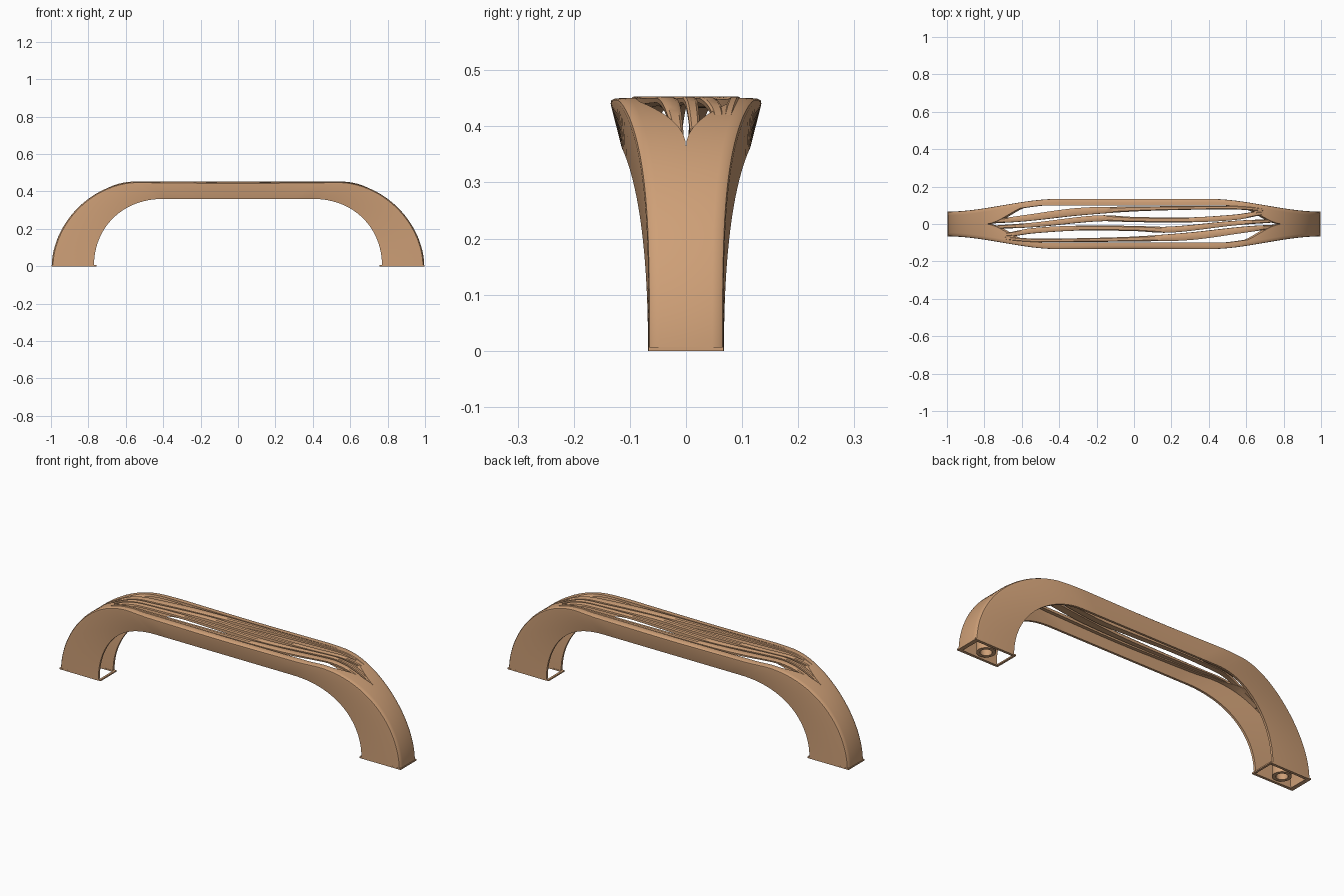
import bpy, bmesh, math
from mathutils import Vector

cube = bpy.data.objects.get("Cube")
if cube:
    bpy.data.objects.remove(cube, do_unlink=True)

# Single warm tan finish
tan = bpy.data.materials.new("warm_tan")
tan.use_nodes = True
color = (0.62, 0.35, 0.185, 1)
tan.diffuse_color = color
tan.node_tree.nodes["Principled BSDF"].inputs["Base Color"].default_value = color


def smooth(a, b, x):
    t = min(max((x - a) / (b - a), 0), 1)
    return t * t * (3 - 2 * t)


def finish(name, bm, angle=35):
    bmesh.ops.recalc_face_normals(bm, faces=bm.faces)
    mesh = bpy.data.meshes.new(name)
    bm.to_mesh(mesh)
    bm.free()
    mesh.materials.append(tan)
    ob = bpy.data.objects.new(name, mesh)
    bpy.context.collection.objects.link(ob)
    bpy.ops.object.select_all(action='DESELECT')
    ob.select_set(True)
    bpy.context.view_layer.objects.active = ob
    bpy.ops.object.shade_smooth_by_angle(angle=math.radians(angle))
    return ob


def loft(name, sections, ring=False):
    """Skin closed cross-sections, capping both ends unless they form a ring."""
    bm = bmesh.new()
    rows = [[bm.verts.new(p) for p in s] for s in sections]
    n = len(rows[0])
    for a, b in zip(rows, rows[1:] + rows[:1] if ring else rows[1:]):
        for i in range(n):
            j = (i + 1) % n
            bm.faces.new((a[i], a[j], b[j], b[i]))
    if not ring:
        bm.faces.new(rows[0])
        bm.faces.new(rows[-1])
    return finish(name, bm)


def arch(start, end, height, power, u):
    """Flat top from the middle to start, then a rounded shoulder down to end."""
    if u < 0.5:
        return Vector((start * u * 2, 0, height))
    a = (u - 0.5) * math.pi
    e = 2 / power
    return Vector((start + (end - start) * max(math.sin(a), 0) ** e, 0,
                   height * max(math.cos(a), 0) ** e))


def station(u):
    outer = arch(0.55, 1.0, 0.453, 1.87, abs(u))
    inner = arch(0.40, 0.77, 0.36, 2.1, abs(u))
    if u < 0:
        outer.x, inner.x = -outer.x, -inner.x
    return outer, inner


def half_width(x):
    return 0.134 - 0.069 * smooth(0.4, 1.0, abs(x))


STATIONS = [station(i / 60) for i in range(-60, 61)]

# Side shell: drafted wall plus a top flange that closes over the legs
sections = []
for outer, inner in STATIONS:
    depth = (inner - outer).length

    def spot(d, inset, y=None):
        p = outer.lerp(inner, d / depth)
        p.y = half_width(p.x) - 0.02 * d / depth - inset if y is None else y
        return p

    lip = min(0.1 * (1 - smooth(0.55, 0.8, abs(outer.x))), half_width(outer.x) - 0.03)
    sections.append([spot(depth, 0), spot(0.02, -0.003), spot(0.011, -0.001),
                     spot(0.006, 0.006), spot(0.004, 0.018), spot(0.004, 0, lip),
                     spot(0.024, 0, lip), spot(0.024, 0.012), spot(depth, 0.012)])
shell = loft("side_shell", sections)
mirror = shell.modifiers.new("mirror", 'MIRROR')
mirror.use_axis = (False, True, False)


def sample(rows, x):
    """Hermite curve through (x, centre, half width) rows."""
    k = 0
    while k < len(rows) - 2 and x > rows[k + 1][0]:
        k += 1
    a, b = rows[k], rows[k + 1]
    before, after = rows[max(k - 1, 0)], rows[min(k + 2, len(rows) - 1)]
    span = b[0] - a[0]
    t = (x - a[0]) / span
    out = []
    for c in (1, 2):
        m0 = (b[c] - before[c]) / (b[0] - before[0]) * span
        m1 = (after[c] - a[c]) / (after[0] - a[0]) * span
        out.append((2*t**3 - 3*t**2 + 1) * a[c] + (t**3 - 2*t**2 + t) * m0
                   + (3*t**2 - 2*t**3) * b[c] + (t**3 - t**2) * m1)
    return out


# Flowing strips across the top, each repeated by a half turn
STRIPS = {
    "central_strip": [(-0.82, -0.02, 0.008), (-0.55, -0.005, 0.012), (-0.2, 0.03, 0.016),
                      (0, 0.024, 0.014), (0.3, 0.022, 0.013), (0.55, 0.036, 0.014),
                      (0.7, 0.058, 0.010), (0.82, 0.052, 0.005)],
    "edge_strip": [(-0.82, 0.008, 0.007), (-0.6, 0.03, 0.016), (-0.3, 0.066, 0.02),
                   (0, 0.08, 0.013), (0.3, 0.086, 0.010), (0.55, 0.087, 0.009),
                   (0.7, 0.075, 0.008), (0.82, 0.06, 0.005)],
}
for name, rows in STRIPS.items():
    for turn, side in ((1, "left"), (-1, "right")):
        sections = []
        for outer, inner in STATIONS:
            if abs(outer.x) > 0.82:
                continue
            y, w = sample(rows, outer.x)
            d0 = 0.012 * smooth(0.62, 0.82, abs(outer.x))
            way = (inner - outer).normalized()
            ring = []
            for d, k in ((0.02, -1), (0.005, -1), (0, -0.6), (0, 0.6), (0.005, 1), (0.02, 1)):
                p = outer + way * (d + d0)
                ring.append((p.x * turn, (y + w * k) * turn, p.z))
            sections.append(ring)
        loft(f"{side}_{name}", sections)


def bar(name, x0, x1, y0, y1, z1):
    loft(name, [[(x, y0, 0), (x, y1, 0), (x, y1, z1), (x, y0, z1)] for x in (x0, x1)])


# Foot frames and screw sockets
for s, side in ((1, "left"), (-1, "right")):
    for e, end in ((1, "back"), (-1, "front")):
        bar(f"{side}_foot_{end}_bar", s * 0.757, s * 0.998, e * 0.054, e * 0.067, 0.007)
    bar(f"{side}_foot_inner_bar", s * 0.757, s * 0.768, -0.06, 0.06, 0.007)
    bar(f"{side}_foot_outer_bar", s * 0.985, s * 0.998, -0.06, 0.06, 0.007)
    sections = []
    for i in range(32):
        a = math.tau * i / 32
        sections.append([(s * 0.88 + r * math.cos(a), r * math.sin(a), z)
                         for r, z in ((0.045, 0.002), (0.045, 0.12), (0.028, 0.12), (0.028, 0.002))])
    loft(f"{side}_screw_socket", sections, ring=True)
